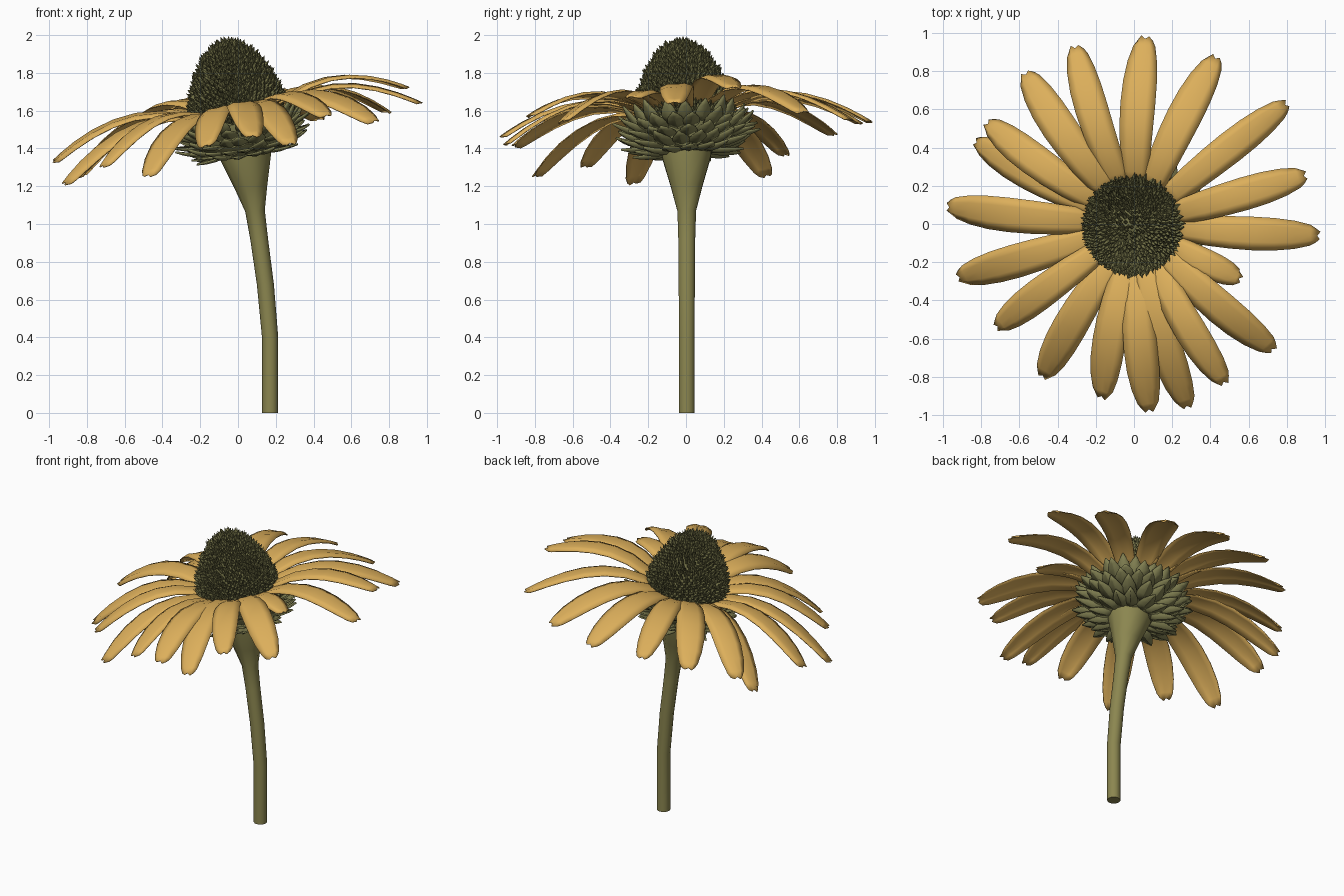
import bpy, bmesh, math, random
from mathutils import Vector, Matrix

if "Cube" in bpy.data.objects:
    bpy.data.objects.remove(bpy.data.objects["Cube"])

random.seed(4)
UP = Vector((0, 0, 1))
AXIS = Vector((-0.165, -0.075, 1)).normalized()
HEAD = Matrix.Translation((0.014, 0.0, 1.5)) @ UP.rotation_difference(AXIS).to_matrix().to_4x4()


def material(name, rgb):
    m = bpy.data.materials.new(name)
    m.diffuse_color = (*rgb, 1)
    m.use_nodes = True
    m.node_tree.nodes["Principled BSDF"].inputs["Base Color"].default_value = m.diffuse_color
    return m


GOLD = material("golden_petal", (0.72, 0.43, 0.105))
STEM = material("stem_green", (0.26, 0.24, 0.08))
LEAF = material("bract_green", (0.21, 0.205, 0.08))
DARK = material("cone_olive", (0.165, 0.16, 0.06))


def finish(name, bm, mat, matrix=None, thick=0, smooth=40):
    if matrix:
        bm.transform(matrix)
    me = bpy.data.meshes.new(name)
    bm.to_mesh(me)
    bm.free()
    ob = bpy.data.objects.new(name, me)
    bpy.context.collection.objects.link(ob)
    me.materials.append(mat)
    bpy.ops.object.select_all(action='DESELECT')
    ob.select_set(True)
    bpy.context.view_layer.objects.active = ob
    if smooth:
        bpy.ops.object.shade_smooth_by_angle(angle=math.radians(smooth))
    if thick:
        s = ob.modifiers.new("thickness", 'SOLIDIFY')
        s.thickness = thick
        s.offset = 0
    return ob


def skin(bm, rows, closed=False):
    """Join rows of points into a quad sheet or tube."""
    vs = [[bm.verts.new(p) for p in row] for row in rows]
    n = len(vs[0])
    for a, b in zip(vs, vs[1:]):
        for i in range(n if closed else n - 1):
            j = (i + 1) % n
            bm.faces.new((a[i], a[j], b[j], b[i]))
    return vs


def ring(center, r, n, axis=UP):
    q = UP.rotation_difference(axis)
    return [Vector(center) + q @ Vector((r * math.cos(k * math.tau / n), r * math.sin(k * math.tau / n), 0))
            for k in range(n)]


# Stem: bent tube flaring into the head
bm = bmesh.new()
path = [(0.17, 0, 0.043), (0.17, 0.4, 0.043), (0.145, 0.68, 0.045), (0.112, 0.92, 0.047),
        (0.09, 1.07, 0.052), (0.068, 1.2, 0.088), (0.042, 1.35, 0.134), (0.035, 1.4, 0.14)]
rows = []
for i, (x, z, r) in enumerate(path):
    axis = UP.lerp(AXIS, max(0, (i - 1) / 6)).normalized()
    rows.append(ring((x, 0.004, z), r, 10, axis))
vs = skin(bm, rows, True)
bm.faces.new(vs[0][::-1])
bm.faces.new(vs[-1])
finish("stem", bm, STEM)


def lathe(name, profile, n, mat):
    bm = bmesh.new()
    vs = skin(bm, [ring((0, 0, z), r, n) for r, z in profile], True)
    bm.faces.new(vs[0][::-1])
    bm.faces.new(vs[-1])
    return finish(name, bm, mat, HEAD)


# Receptacle under the petals, and the core of the cone
lathe("receptacle", [(0.12, -0.14), (0.2, -0.1), (0.26, -0.02), (0.26, 0.05), (0.22, 0.08)], 20, LEAF)
CONE = [(0.24, 0.04), (0.24, 0.12), (0.212, 0.22), (0.17, 0.31), (0.118, 0.39), (0.062, 0.437), (0.005, 0.457)]
lathe("cone_core", CONE, 24, DARK)

# Cone florets: small spikes in a golden-angle spiral
bm = bmesh.new()
segs = [(Vector((*a, 0)), Vector((*b, 0))) for a, b in zip(CONE, CONE[1:])]
areas = [(b - a).length * (a.x + b.x) for a, b in segs]
COUNT = 1050
for i in range(COUNT):
    d = (i + 0.5) / COUNT * sum(areas)
    for (a, b), ar in zip(segs, areas):
        if d <= ar:
            break
        d -= ar
    p = a.lerp(b, min(1, d / ar))
    ang = i * 2.39996
    out = Vector((math.cos(ang), math.sin(ang), 0))
    t = (b - a).normalized()
    nrm = out * t.y - UP * t.x
    point = (nrm * 0.75 + UP * 0.55 + Vector([random.uniform(-.25, .25) for _ in range(3)])).normalized()
    base = out * p.x + UP * p.y - nrm * 0.006
    length = random.uniform(0.04, 0.06)
    tip = bm.verts.new(base + point * length)
    low = [bm.verts.new(v) for v in ring(base, 0.008, 4, point)]
    mid = [bm.verts.new(v) for v in ring(base + point * length * 0.45, 0.0115, 4, point)]
    for k in range(4):
        j = (k + 1) % 4
        bm.faces.new((low[k], low[j], mid[j], mid[k]))
        bm.faces.new((mid[k], mid[j], tip))
finish("cone_florets", bm, DARK, HEAD, smooth=0)

# Bracts: rings of pointed scales (count, base r, base z, bend r, bend z, tip r, tip z, half width)
bm = bmesh.new()
LAYERS = [(14, 0.11, -0.13, 0.20, -0.15, 0.29, -0.12, 0.047),
          (18, 0.17, -0.11, 0.27, -0.11, 0.35, -0.07, 0.048),
          (20, 0.22, -0.07, 0.31, -0.065, 0.38, -0.02, 0.048),
          (20, 0.24, -0.03, 0.32, -0.01, 0.38, 0.04, 0.046),
          (20, 0.25, 0.0, 0.30, 0.03, 0.34, 0.11, 0.042)]
for li, (n, r0, z0, r1, z1, r2, z2, w) in enumerate(LAYERS):
    for k in range(n):
        ang = (k + 0.5 * (li % 2) + random.uniform(-.2, .2)) * math.tau / n
        out = Vector((math.cos(ang), math.sin(ang), 0))
        side = UP.cross(out)
        jr, jz = random.uniform(-.025, .015), random.uniform(-.025, .025)
        a, b, c = (out * r0 + UP * z0, out * r1 + UP * z1, out * (r2 + jr) + UP * (z2 + jz))
        rows = []
        for t, f in ((0, .75), (.35, 1), (.6, .85), (.8, .5), (1, .05)):
            p = a * (1 - t) ** 2 + b * 2 * t * (1 - t) + c * t * t
            rows.append([p + side * (u * w * f) + UP * (0.014 * f * abs(u)) for u in (-1, 0, 1)])
        skin(bm, rows)
finish("bracts", bm, LEAF, HEAD, 0.01, 25)

# Petals: arched strips running out to measured tips, with lightly notched ends
TIPS = [(.06, .98, 1.54), (.43, .875, 1.55), (.80, .63, 1.59), (.90, .255, 1.72), (.97, -.06, 1.64),
        (.56, -.29, 1.67), (.73, -.66, 1.54), (.475, -.835, 1.57), (.28, -.96, 1.42), (.08, -.98, 1.46),
        (-.17, -.91, 1.41), (-.48, -.80, 1.25), (-.72, -.54, 1.3), (-.92, -.28, 1.21), (-.975, .09, 1.33),
        (-.83, .43, 1.25), (-.77, .53, 1.36), (-.57, .79, 1.47), (-.31, .93, 1.53)]
WIDTH = [(0, .055), (.12, .066), (.28, .077), (.45, .084), (.6, .087), (.74, .084), (.86, .073), (.95, .054), (1, .038)]
NOTCH = {-1: .018, -.5: 0, 0: .014, .5: -.004, 1: .022}
bm = bmesh.new()
inv = HEAD.inverted()
for tip in TIPS:
    tip = inv @ Vector(tip)
    out = Vector((tip.x, tip.y, 0)).normalized()
    side = UP.cross(out)
    base = out * 0.2 + UP * (0.085 + random.uniform(-.015, .015))
    length = (tip - base).length
    ctrl = base.lerp(tip, 0.44) + UP * 0.31 * length
    twist = random.uniform(-.2, .2)
    wide = random.uniform(.95, 1.06) * (0.85 if length < 0.5 else 1)
    rows = []
    for t, w in WIDTH:
        p = base * (1 - t) ** 2 + ctrl * 2 * t * (1 - t) + tip * t * t
        tan = ((ctrl - base) * (1 - t) + (tip - ctrl) * t).normalized()
        nrm = tan.cross(side)
        row = []
        for u in (-1, -.5, 0, .5, 1):
            lift = -0.012 * u * u + (0.006 if abs(u) == .5 else 0) + twist * u * w * t
            q = p + side * (u * w * wide) + nrm * lift
            row.append(q - tan * NOTCH[u] * (1 if t == 1 else 0))
        rows.append(row)
    skin(bm, rows)
finish("petals", bm, GOLD, HEAD, 0.006, 60)
